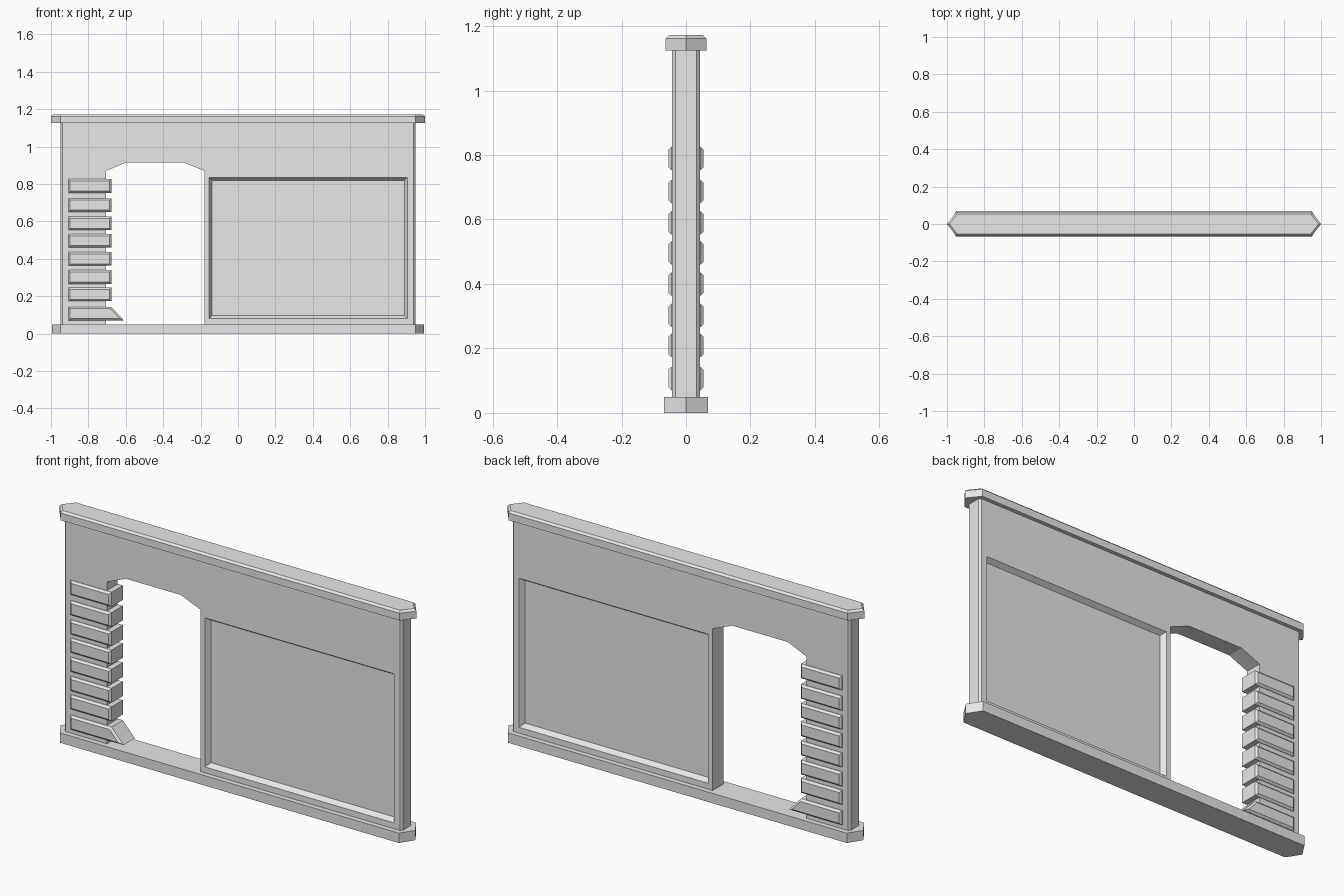
import bpy
import bmesh

cube = bpy.data.objects.get("Cube")
if cube:
    bpy.data.objects.remove(cube, do_unlink=True)

grey = bpy.data.materials.new("plain grey")
grey.use_nodes = True
grey.diffuse_color = (0.8, 0.8, 0.8, 1)
grey.node_tree.nodes["Principled BSDF"].inputs["Base Color"].default_value = grey.diffuse_color


def prism(name, outline, start, depth, chamfer=None, size=0.01):
    """Extrude an outline of 3D points and chamfer the edges picked by a rule."""
    bm = bmesh.new()
    face = bm.faces.new([bm.verts.new(p) for p in outline])
    made = bmesh.ops.extrude_face_region(bm, geom=[face])
    moved = [v for v in made["geom"] if isinstance(v, bmesh.types.BMVert)]
    bmesh.ops.translate(bm, verts=moved, vec=depth)
    bmesh.ops.translate(bm, verts=bm.verts, vec=start)
    bmesh.ops.recalc_face_normals(bm, faces=bm.faces)
    if chamfer:
        edges = [e for e in bm.edges if chamfer(e.verts[0].co, e.verts[1].co)]
        bmesh.ops.bevel(bm, geom=edges, offset=size, segments=1,
                        profile=0.5, affect='EDGES')
    mesh = bpy.data.meshes.new(name)
    bm.to_mesh(mesh)
    bm.free()
    mesh.materials.append(grey)
    obj = bpy.data.objects.new(name, mesh)
    bpy.context.collection.objects.link(obj)
    return obj


def upright(name, points, half, chamfer=None, size=0.01):
    """Front-facing outline, given thickness evenly about y = 0."""
    return prism(name, [(x, 0, z) for x, z in points], (0, -half, 0),
                 (0, 2 * half, 0), chamfer, size)


def rail(name, length, half, low, high, chamfer=None):
    """Long horizontal bar with pointed ends."""
    neck = 0.95
    plan = [(-length, 0), (-neck, -half), (neck, -half),
            (length, 0), (neck, half), (-neck, half)]
    return prism(name, [(x, y, 0) for x, y in plan], (0, 0, low),
                 (0, 0, high - low), chamfer)


# Base and coping
BASE, TOP, CAP = 0.05, 1.125, 1.172
rail("base_rail", 0.995, 0.069, 0, BASE)
rail("top_rail", 1.0, 0.063, TOP, CAP,
     lambda a, b: min(a.z, b.z) > CAP - 0.001)

# Wall with an angular doorway and chamfered ends
END, WALL = 0.948, 0.043
wall = upright("wall", [
    (-END, BASE), (-END, TOP), (END, TOP), (END, BASE),
    (-0.18, BASE), (-0.18, 0.87), (-0.29, 0.915), (-0.6, 0.915),
    (-0.705, 0.87), (-0.705, BASE)], WALL,
    lambda a, b: abs(a.x) > 0.94 and abs(a.x - b.x) < 0.001 and abs(a.z - b.z) > 1)

# Sunken panel with sloping sides on both faces
for side in (-1, 1):
    bm = bmesh.new()
    rings = []
    for y, inset in ((WALL + 0.025, -0.015), (WALL, 0), (WALL - 0.025, 0.016)):
        l, r, b, t = -0.155 + inset, 0.905 - inset, 0.08 + inset, 0.835 - inset
        rings.append([bm.verts.new((x, side * y, z))
                      for x, z in ((l, b), (r, b), (r, t), (l, t))])
    bm.faces.new(rings[0])
    bm.faces.new(rings[-1])
    for outer, inner in zip(rings, rings[1:]):
        for i in range(4):
            j = (i + 1) % 4
            bm.faces.new((outer[i], outer[j], inner[j], inner[i]))
    bmesh.ops.recalc_face_normals(bm, faces=bm.faces)
    mesh = bpy.data.meshes.new("panel_cutter")
    bm.to_mesh(mesh)
    bm.free()
    mesh.materials.append(grey)
    cutter = bpy.data.objects.new("panel_cutter", mesh)
    bpy.context.collection.objects.link(cutter)
    cutter.hide_render = True
    cut = wall.modifiers.new("panel_recess", 'BOOLEAN')
    cut.operation = 'DIFFERENCE'
    cut.solver = 'EXACT'
    cut.object = cutter
    bpy.context.view_layer.objects.active = wall
    bpy.ops.object.modifier_apply(modifier=cut.name)
    bpy.data.objects.remove(cutter, do_unlink=True)

# Stone blocks wrapped around the door jamb, the lowest with a sloping foot
BLOCK = 0.055
for i, low in enumerate((0.07, 0.173, 0.266, 0.363, 0.46, 0.553, 0.65, 0.753)):
    high = low + 0.073
    foot = -0.61 if i == 0 else -0.677
    upright("jamb_block_%d" % (i + 1),
            [(-0.907, low), (foot, low), (-0.677, high), (-0.907, high)], BLOCK,
            lambda a, b: abs(a.y - b.y) < 0.001, 0.01)
